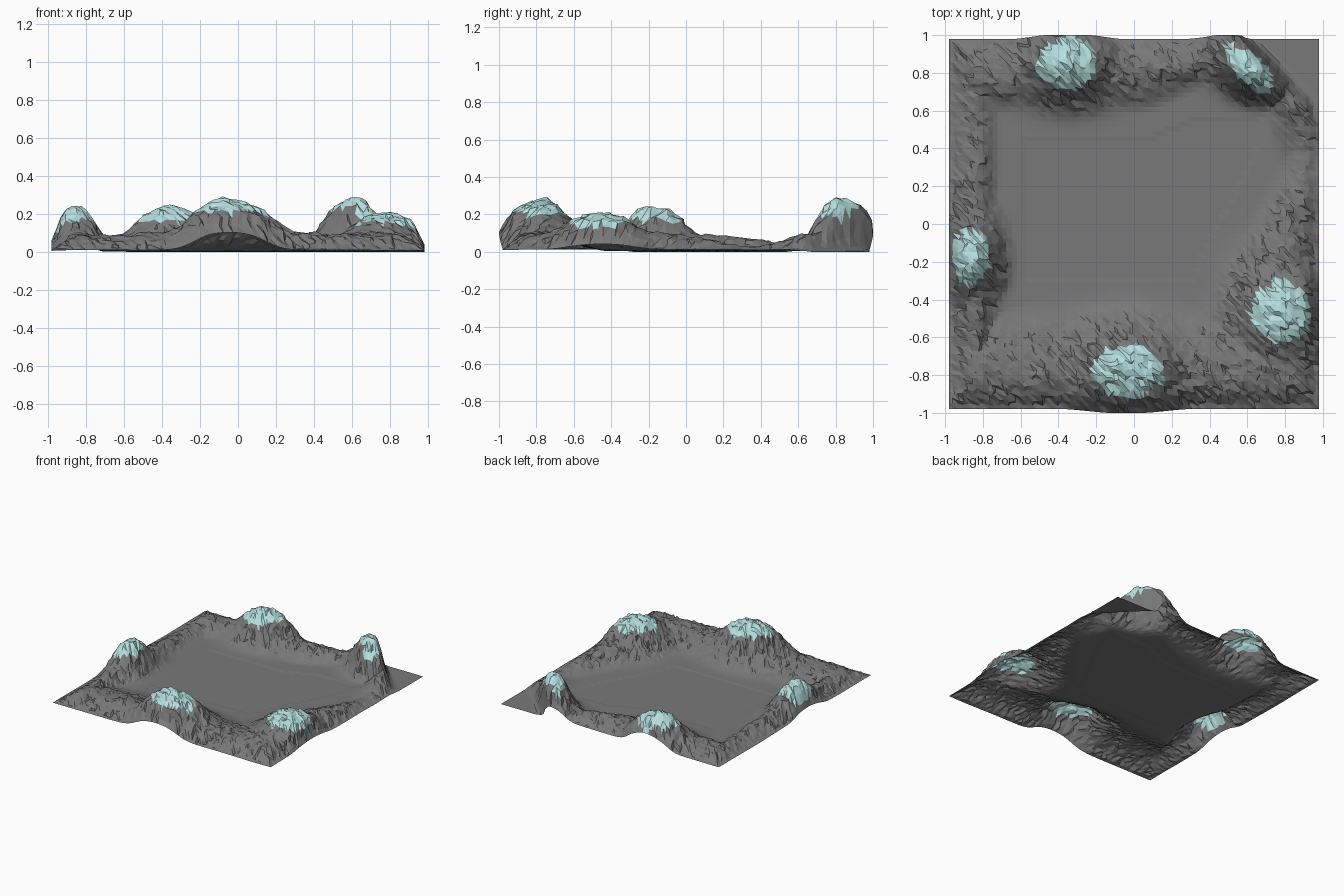
import bpy, bmesh, math, random
from mathutils import Vector, noise

if "Cube" in bpy.data.objects:
    bpy.data.objects.remove(bpy.data.objects["Cube"])

random.seed(4)
N, HALF = 76, 0.98

# Peaks: x, y, height, spread along, spread across, angle, snow radii
PEAKS = [
    (-0.87, -0.17, 0.225, 0.17, 0.22, 0, 0.11, 0.15),
    (-0.35, 0.85, 0.23, 0.24, 0.19, 0, 0.165, 0.13),
    (-0.04, -0.78, 0.255, 0.30, 0.23, 0, 0.19, 0.14),
    (0.61, 0.82, 0.27, 0.24, 0.13, -45, 0.17, 0.07),
    (0.63, 0.80, 0.11, 0.44, 0.16, -45, 0, 0),
    (0.78, -0.46, 0.19, 0.25, 0.27, 0, 0.15, 0.18),
]


def smooth(t):
    t = max(0.0, min(1.0, t))
    return t * t * (3 - 2 * t)


def local(p, x, y):
    a = math.radians(p[5])
    dx, dy = x - p[0], y - p[1]
    return (dx * math.cos(a) + dy * math.sin(a),
            -dx * math.sin(a) + dy * math.cos(a))


def raw_height(x, y):
    # Raised rim around a flat valley, one slope per side
    right = 0.45 + 0.36 * smooth((y + 0.4) / 0.95)
    top = 0.58 + 0.12 * smooth(x / 0.4)
    rim = max(0.085 * smooth((-0.70 - x) / 0.14) * (1 - 0.4 * smooth((y - 0.1) / 0.4)),
              0.085 * smooth((-0.40 - y) / 0.38),
              0.085 * smooth((x - right) / 0.28) * (1 - 0.2 * smooth(y / 0.5)),
              0.075 * smooth((y - top) / 0.2))
    # The rim sinks gently towards the outer edge
    rim *= 0.35 + 0.65 * smooth((HALF - max(abs(x), abs(y))) / 0.16)
    h = rim
    for p in PEAKS:
        u, v = local(p, x, y)
        r = math.hypot(u / p[3], v / p[4])
        b = p[2] * math.exp(-r ** 2.3)
        h = max(h, b) + 0.3 * min(h, b) * (1 - h / 0.3)
    # Valley floor stays flat
    h *= smooth((max(-0.57 - x, x - right + 0.14, -0.30 - y, y - top + 0.14)) / 0.18)
    # Level corner behind the diagonal ridge
    return h * smooth((0.15 - (x + y - 1.42) / math.sqrt(2)) / 0.09)


def point(i, j):
    x, y = -HALF + 2 * HALF * i / N, -HALF + 2 * HALF * j / N
    h = raw_height(x, y)
    ex, ey = HALF - abs(x), HALF - abs(y)
    e = min(ex, ey)
    k = smooth(h / 0.05)
    # The outer edge lifts where a peak crosses it, most at front and back
    lift = 0.5 if ey < ex else 0.1
    edge = 0.25 + 0.15 * noise.noise(Vector((x * 3, y * 3, 5))) + lift * smooth((h - 0.03) / 0.09)
    z = h * (edge + (1 - edge) * smooth((e + 0.01) / 0.09)) + 0.003
    bulge = 0.26 * max(0, h - 0.04) * max(0, 1 - ey / 0.12)
    y += math.copysign(bulge, y)
    if e > 1e-5:
        # Craggy displacement
        q = Vector((x * 9 + y * 4, y * 9 - x * 4, 0.3))
        z += k * (0.014 * noise.noise(q) + 0.011 * noise.noise(q * 2.3)
                  + random.uniform(-0.007, 0.007)) * (0.6 + 2.5 * h)
        s = random.uniform(-0.012, 0.012) * k
        x = max(-HALF, min(HALF, x + s))
        y += random.uniform(-0.005, 0.005) * k - s
    y = max(-1.0, min(1.0, y))
    return Vector((x, y, max(0.0, min(0.3, z if k > 0 else 0.0))))


def is_snow(c):
    wobble = 1 + 0.25 * noise.noise(c * 14)
    for p in PEAKS:
        if p[6] == 0:
            continue
        u, v = local(p, c.x, c.y)
        if math.hypot(u / p[6], v / p[7]) < wobble and c.z > 0.12:
            return True
    return False


def make_object(name, tris, color):
    me = bpy.data.meshes.new(name)
    bm = bmesh.new()
    made = {}
    for t in tris:
        for k in t:
            if k not in made:
                made[k] = bm.verts.new(pts[k])
        bm.faces.new([made[k] for k in t])
    bm.to_mesh(me)
    bm.free()
    mat = bpy.data.materials.new(name + "_colour")
    mat.diffuse_color = color
    mat.use_nodes = True
    mat.node_tree.nodes["Principled BSDF"].inputs["Base Color"].default_value = mat.diffuse_color
    me.materials.append(mat)
    bpy.context.collection.objects.link(bpy.data.objects.new(name, me))


pts = {(i, j): point(i, j) for i in range(N + 1) for j in range(N + 1)}

# Split triangles into rock and snow
rock, snow = [], []
for i in range(N):
    for j in range(N):
        a, b, c, d = (i, j), (i + 1, j), (i + 1, j + 1), (i, j + 1)
        for t in ((a, b, d), (b, c, d)):
            centre = (pts[t[0]] + pts[t[1]] + pts[t[2]]) / 3
            (snow if is_snow(centre) else rock).append(t)

make_object("rocky_ground", rock, (0.19, 0.19, 0.19, 1))
make_object("snow_caps", snow, (0.47, 0.74, 0.74, 1))
